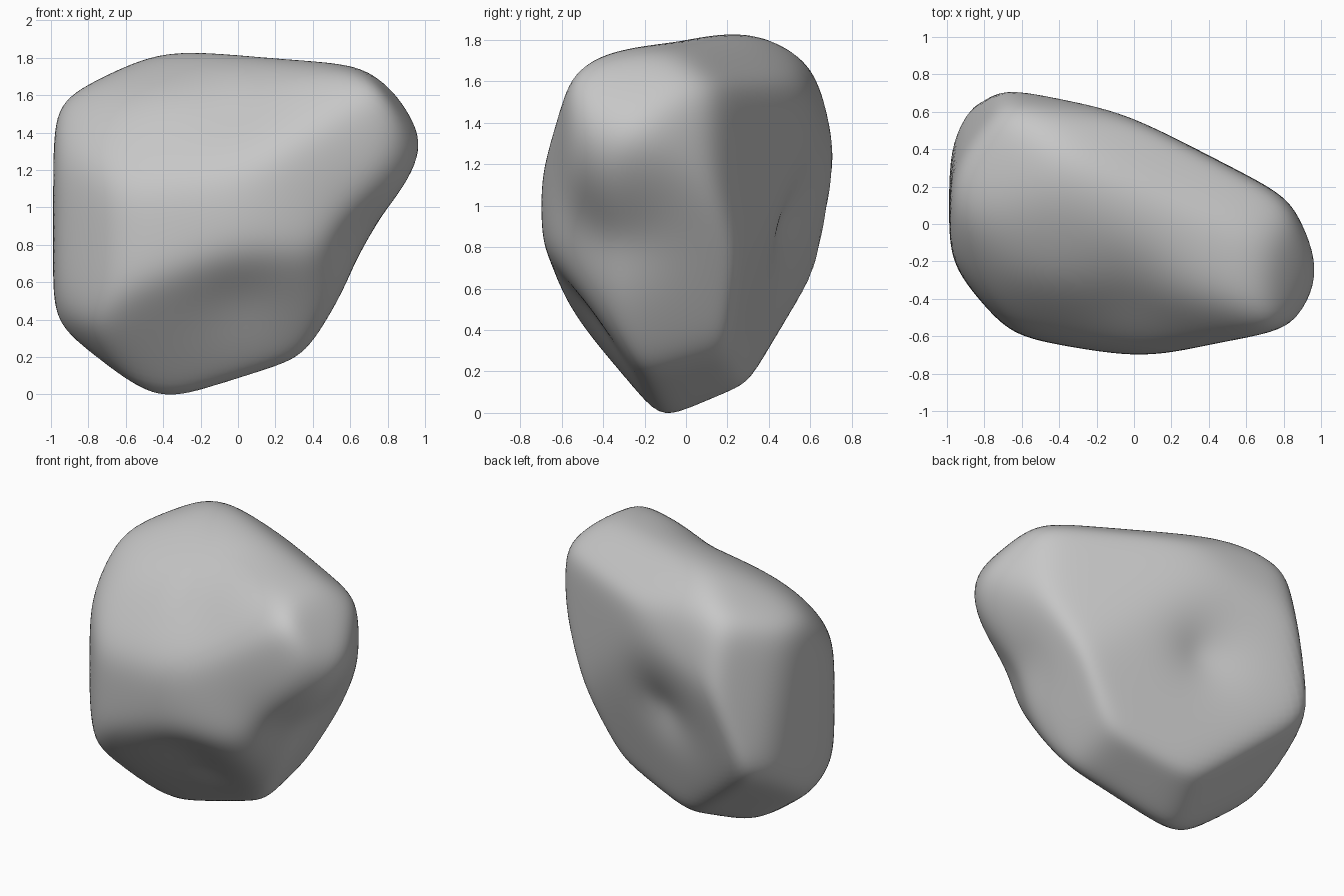
import bpy
import bmesh
from mathutils import Vector

cube = bpy.data.objects.get("Cube")
if cube:
    bpy.data.objects.remove(cube, do_unlink=True)

# Chiselled facets: outward direction and distance from the middle of the rock
FACETS = [
    ((.07, -.05, 1), .86),      # top
    ((-.45, .05, .89), 1),      # top toward -x
    ((0, .7, .7), .96),         # top back
    ((.3, .55, .78), .81),      # top back slant
    ((-.2, -.45, .87), .78),    # top front
    ((-.2, -.8, .56), .7),      # upper front
    ((-.6, -.55, .58), .91),    # top front corner
    ((-.18, -.98, 0), .71),     # front toward -x
    ((.2, -.98, 0), .72),       # front toward the lobe
    ((.08, -.79, -.61), .68),   # low front
    ((-1, 0, 0), .99),          # -x side
    ((-.75, -.66, 0), .89),     # front corner
    ((-.65, -.3, -.7), 1.07),   # low corner
    ((-.78, .58, .15), 1.04),   # back corner
    ((.13, .97, .2), .69),      # upper back
    ((.25, .93, -.26), .455),   # back
    ((.46, .89, 0), .51),       # back slant
    ((-.4, .5, -.77), .9),      # low back
    ((.32, .25, -.91), .78),    # underside
    ((.86, .12, -.5), .67),     # overhang below the lobe
    ((.65, -.6, -.45), .77),    # front of the overhang
    ((.88, .47, 0), .8),        # lobe back
    ((.75, -.1, .65), 1.07),    # lobe top
    ((.85, -.5, 0), 1.05),      # lobe front
    ((.95, -.3, .1), 1.16),     # lobe tip
]

# Shallow hollows: centre, depth, spread
HOLLOWS = [
    ((-.25, .45, -.03), .08, .25),
    ((.65, -.38, -.06), .07, .28),
    ((0, -.5, -.48), .03, .3),
    ((0, -.35, .6), .04, .3),
]
SOFTNESS = 18

planes = [(Vector(n).normalized(), d) for n, d in FACETS]


def rock_point(direction):
    """Where a ray from the middle meets the softened facets and hollows."""
    total = sum(max(0, n.dot(direction) / d) ** SOFTNESS for n, d in planes)
    point = direction * total ** (-1 / SOFTNESS)
    sink = sum(depth * 2.718 ** (-(point - Vector(c)).length_squared / s ** 2)
               for c, depth, s in HOLLOWS)
    return point - direction * sink


# Rock body
bm = bmesh.new()
bmesh.ops.create_icosphere(bm, subdivisions=6, radius=1)
for v in bm.verts:
    v.co = rock_point(v.co.normalized())
for face in bm.faces:
    face.smooth = True

# Stand it on the ground
lowest = min(v.co.z for v in bm.verts)
bmesh.ops.translate(bm, verts=bm.verts, vec=(0, 0, -lowest))

mesh = bpy.data.meshes.new("rock")
bm.to_mesh(mesh)
bm.free()
rock = bpy.data.objects.new("rock", mesh)
bpy.context.collection.objects.link(rock)

# Stone colour
stone = bpy.data.materials.new("stone_grey")
stone.use_nodes = True
colour = (.57, .57, .57, 1)
stone.diffuse_color = colour
for node in stone.node_tree.nodes:
    if node.type == 'BSDF_PRINCIPLED':
        node.inputs["Base Color"].default_value = colour
mesh.materials.append(stone)
